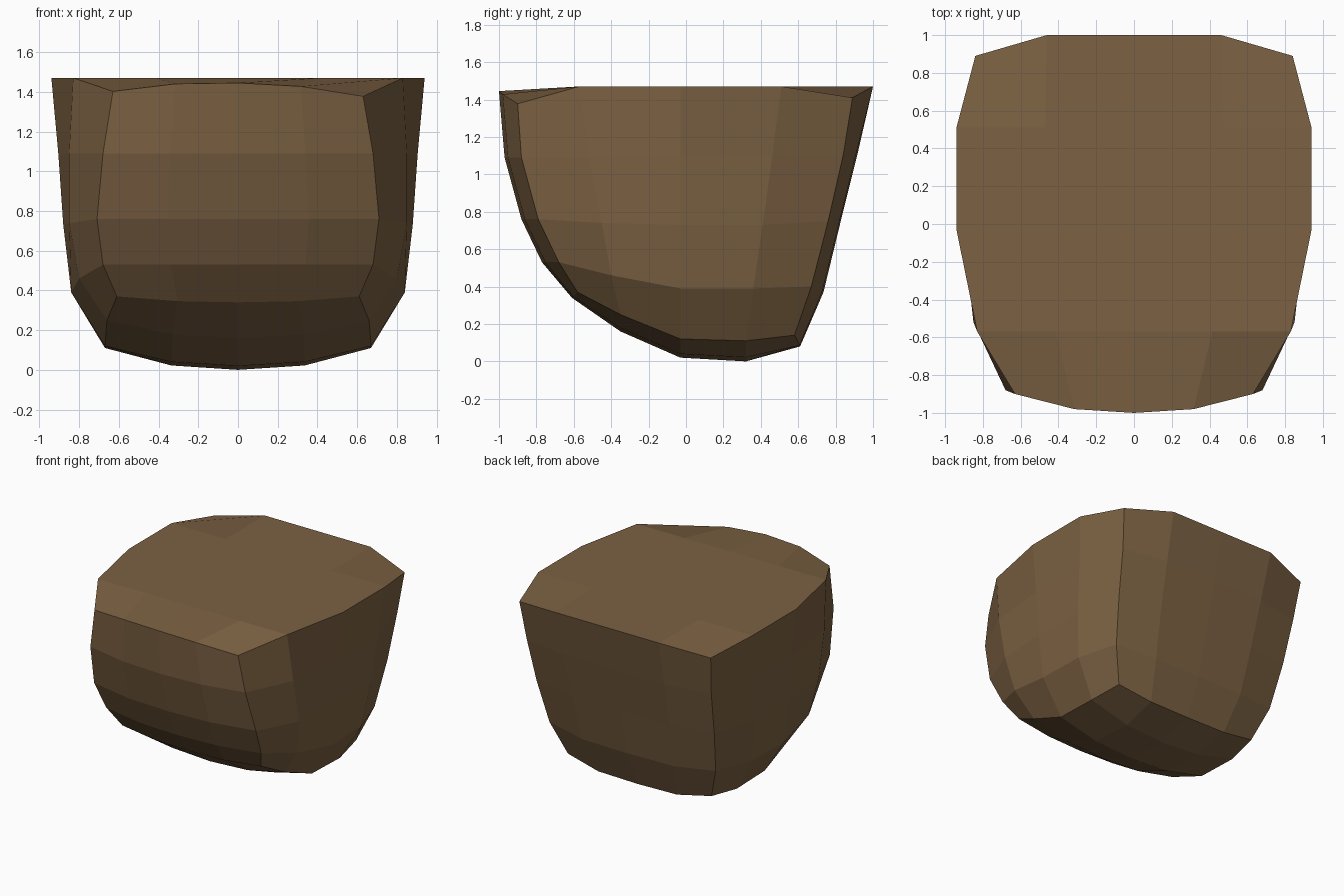
import bpy, bmesh
from mathutils import Vector

if "Cube" in bpy.data.objects:
    bpy.data.objects.remove(bpy.data.objects["Cube"])

# Right flank: rows top to bottom, points running from front corner to back corner
side = [
    [(.63, -.90, 1.39), (.83, -.57, 1.47), (.94, -.03, 1.47), (.94, .51, 1.47), (.84, .89, 1.41)],
    [(.68, -.88, 1.09), (.85, -.52, 1.09), (.905, -.03, 1.09), (.905, .46, 1.09), (.81, .84, 1.10)],
    [(.71, -.79, .76), (.85, -.45, .74), (.88, -.03, .73), (.88, .41, .73), (.78, .76, .75)],
    [(.68, -.68, .53), (.80, -.40, .46), (.84, -.03, .39), (.83, .36, .39), (.73, .67, .40)],
    [(.61, -.58, .37), (.66, -.35, .25), (.67, -.03, .12), (.67, .32, .11), (.63, .58, .14)],
]
# Centre-line profiles (y, z) of the front, back, bottom and top
front_mid = [(-1, 1.445), (-.97, 1.09), (-.88, .76), (-.77, .53), (-.61, .34)]
back_mid = [(1, 1.47), (.915, 1.10), (.825, .74), (.735, .37), (.61, .08)]
bottom_mid = [front_mid[4], (-.35, .16), (-.03, .02), (.32, 0), back_mid[4]]
top_mid = [front_mid[0], (-.57, 1.47), (-.03, 1.47), (.51, 1.47), back_mid[0]]


def flip(p):
    return (-p[0], p[1], p[2])


def span(edge, mid, bulge=.2, xf=.5):
    """Five points across the width, bowed between both edges and the centre."""
    c = Vector((0, *mid))
    q = c.lerp(Vector(edge), bulge)
    q.x = edge[0] * xf
    return [flip(edge), flip(q), tuple(c), tuple(q), edge]


bm = bmesh.new()


def patch(rows):
    grid = [[bm.verts.new(p) for p in row] for row in rows]
    for a, b in zip(grid, grid[1:]):
        for i in range(len(a) - 1):
            bm.faces.new((a[i], a[i + 1], b[i + 1], b[i]))


front = [span(r[0], m) for r, m in zip(side, front_mid)]
back = [span(r[4], m, 0 if i == 0 else .1, .55)
        for i, (r, m) in enumerate(zip(side, back_mid))]
bottom = [span(e, m) for e, m in zip(side[4], bottom_mid)]
top = [span(e, m) for e, m in zip(side[0], top_mid)]
bottom[0], bottom[4] = front[4], back[4]
top[0], top[4] = front[0], back[0]

# Six curved sides of the block, welded together
for rows in (front, back, bottom, top, side, [[flip(p) for p in r] for r in side]):
    patch(rows)
bmesh.ops.remove_doubles(bm, verts=bm.verts, dist=.0005)

# Slight sideways lean of the front top rim
for v in bm.verts:
    if v.co.z > 1.3 and v.co.y < -.85:
        v.co.z -= .02 * v.co.x
bmesh.ops.recalc_face_normals(bm, faces=bm.faces)

mesh = bpy.data.meshes.new("rounded_block")
bm.to_mesh(mesh)
bm.free()
obj = bpy.data.objects.new("rounded_block", mesh)
bpy.context.collection.objects.link(obj)

mat = bpy.data.materials.new("brown")
mat.diffuse_color = (.2, .12, .055, 1)
mat.use_nodes = True
mat.node_tree.nodes["Principled BSDF"].inputs["Base Color"].default_value = mat.diffuse_color
mesh.materials.append(mat)
